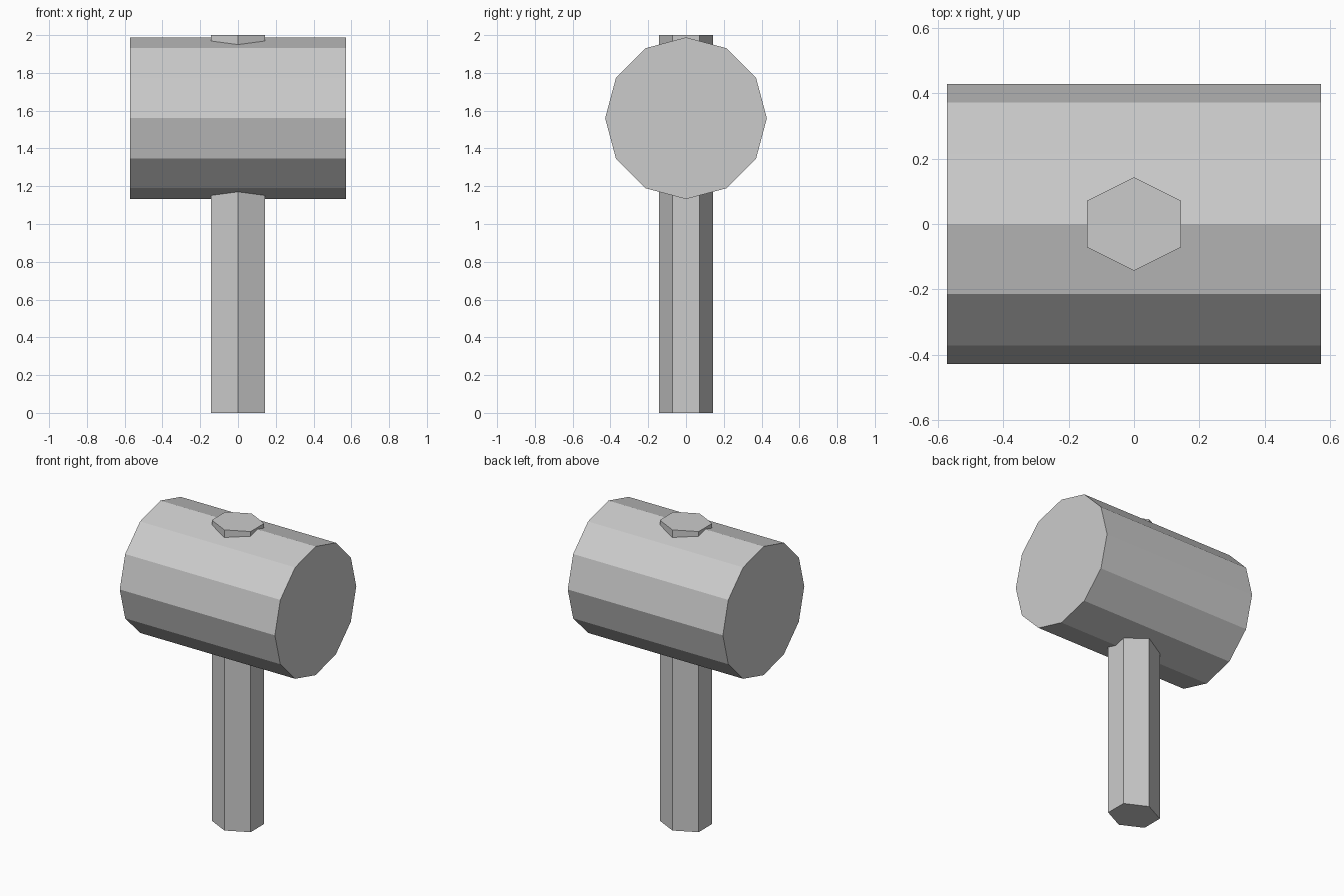
import bpy
import bmesh
from math import pi
from mathutils import Matrix

if "Cube" in bpy.data.objects:
    bpy.data.objects.remove(bpy.data.objects["Cube"])


def prism(name, sides, radius, length, matrix):
    """Flat-faced prism along local z, first corner on local +y."""
    bm = bmesh.new()
    bmesh.ops.create_cone(bm, cap_ends=True, cap_tris=False, segments=sides,
                          radius1=radius, radius2=radius, depth=length)
    bm.transform(matrix)
    bmesh.ops.recalc_face_normals(bm, faces=bm.faces)
    mesh = bpy.data.meshes.new(name)
    bm.to_mesh(mesh)
    bm.free()
    obj = bpy.data.objects.new(name, mesh)
    bpy.context.collection.objects.link(obj)
    return obj


# Head: twelve-sided barrel lying along x
prism("mallet_head", 12, 0.428, 1.142,
      Matrix.Translation((0, 0, 1.56)) @ Matrix.Rotation(pi / 2, 4, 'Y'))

# Handle: hexagonal shaft through the head, widened so x and y spans match
prism("handle", 6, 0.143, 2.0,
      Matrix.Translation((0, 0, 1.0)) @ Matrix.Diagonal((1.1547, 1, 1, 1)))
